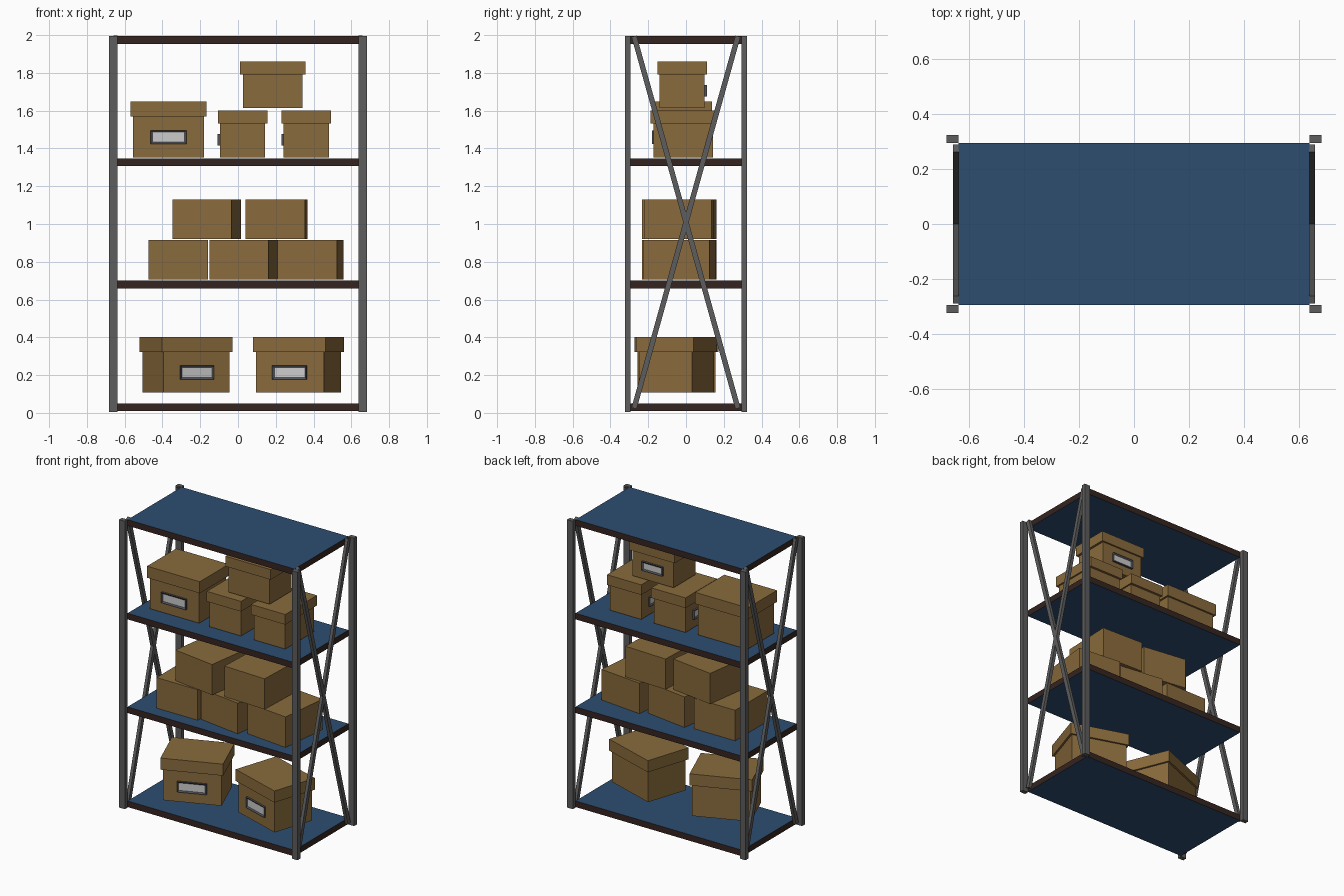
import bpy, bmesh, math
from mathutils import Matrix, Vector

if "Cube" in bpy.data.objects:
    bpy.data.objects.remove(bpy.data.objects["Cube"])


def material(name, r, g, b):
    m = bpy.data.materials.new(name)
    m.diffuse_color = (r, g, b, 1)
    m.use_nodes = True
    m.node_tree.nodes["Principled BSDF"].inputs["Base Color"].default_value = m.diffuse_color
    return m


CARD = material("cardboard", 0.25, 0.145, 0.045)
BLUE = material("blue_panel", 0.026, 0.075, 0.16)
RIM = material("dark_rim", 0.035, 0.018, 0.014)
STEEL = material("steel", 0.11, 0.11, 0.11)
FRAME = material("label_frame", 0.08, 0.085, 0.1)
PAPER = material("label_paper", 0.55, 0.55, 0.55)


def block(name, size, center, mats, matrix=Matrix(), edit=None):
    """Flat-sided box; edit() may refine the mesh before it is placed."""
    bm = bmesh.new()
    bmesh.ops.create_cube(bm, size=1)
    bmesh.ops.scale(bm, vec=size, verts=bm.verts)
    if edit:
        edit(bm)
    bmesh.ops.translate(bm, vec=center, verts=bm.verts)
    me = bpy.data.meshes.new(name)
    bm.to_mesh(me)
    bm.free()
    for m in mats:
        me.materials.append(m)
    ob = bpy.data.objects.new(name, me)
    ob.matrix_world = matrix
    bpy.context.collection.objects.link(ob)
    return ob


def blue_faces(bm):
    for f in bm.faces:
        f.normal_update()
        if abs(f.normal.z) > 0.5:
            f.material_index = 1


def recess_label(bm):
    bm.normal_update()
    front = min(bm.faces, key=lambda f: f.calc_center_median().y)
    bmesh.ops.inset_region(bm, faces=[front], thickness=0.014)
    bmesh.ops.translate(bm, vec=(0, 0.007, 0), verts=front.verts)
    front.material_index = 1


# Shelves: brown rim, blue top and underside
for i, z in enumerate((0.03, 0.68, 1.327, 1.974)):
    block(f"shelf_{i + 1}", (1.276, 0.59, 0.042), (0, 0, z), [RIM, BLUE], edit=blue_faces)

# Corner posts and crossed side braces
for sx, side in ((-1, "left"), (1, "right")):
    for sy, end in ((-1, "front"), (1, "back")):
        block(f"{end}_{side}_post", (0.044, 0.03, 1.99),
              (sx * 0.66, sy * 0.309, 1.0), [STEEL])
        tilt = Matrix.Translation((sx * 0.648, 0, 1.009)) @ Matrix.Rotation(
            sy * math.atan2(0.55, 1.97), 4, 'X')
        block(f"{side}_brace_{end}", (0.022, 0.028, 2.045), (0, 0, 0), [STEEL], tilt)


def place(x, y, z, angle):
    return Matrix.Translation((x, y, z)) @ Matrix.Rotation(math.radians(angle), 4, 'Z')


def lidded_box(name, x, y, z, angle, body, lid, label):
    """body/lid = (width, depth, height); label = (width, height, centre z)."""
    m = place(x, y, z, angle)
    block(name + "_body", (body[0], body[1], body[2] + 0.01),
          (0, 0, body[2] / 2 + 0.005), [CARD], m)
    block(name + "_lid", lid, (0, 0, body[2] + lid[2] / 2), [CARD], m)
    block(name + "_label", (label[0], 0.016, label[1]),
          (0, -body[1] / 2 - 0.005, label[2]), [FRAME, PAPER], m, recess_label)


# Lidded storage boxes: large and small kinds
LARGE = ((0.377, 0.293, 0.215), (0.403, 0.318, 0.08), (0.19, 0.072, 0.107))
SMALL = ((0.315, 0.24, 0.178), (0.347, 0.262, 0.07), (0.16, 0.062, 0.093))
for name, x, y, z, a, kind in (
        ("lower_left_box", -0.275, -0.05, 0.107, 22, LARGE),
        ("lower_right_box", 0.32, -0.05, 0.107, -18, LARGE),
        ("upper_left_box", -0.368, -0.021, 1.353, 0, LARGE),
        ("upper_middle_box", 0.024, -0.015, 1.353, -90, SMALL),
        ("upper_right_box", 0.362, -0.015, 1.353, -90, SMALL),
        ("upper_stacked_box", 0.183, -0.021, 1.613, 180, SMALL)):
    lidded_box(name, x, y, z, a, *kind)

# Plain cartons on the middle shelf, stacked in two rows
for i, (x, z, a) in enumerate((
        (-0.317, 0.705, 0), (0.03, 0.705, -8.2), (0.385, 0.705, -5.9),
        (-0.166, 0.92, -8.2), (0.205, 0.92, -2.2))):
    block(f"carton_{i + 1}", (0.315, 0.353, 0.211), (0, 0, 0.1055), [CARD],
          place(x, -0.036, z, a))
